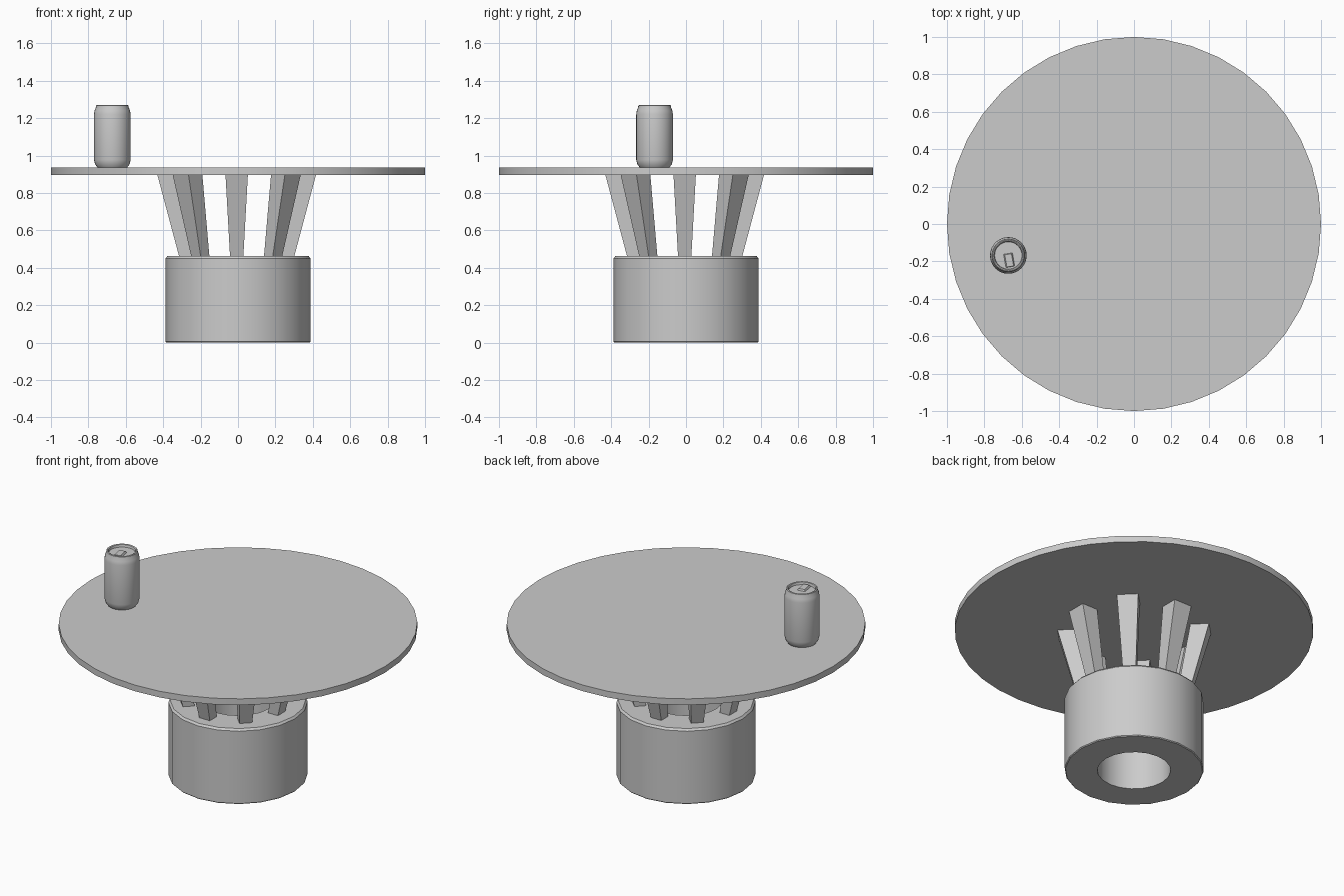
import bpy, bmesh, math
from mathutils import Matrix, Vector

cube = bpy.data.objects.get("Cube")
if cube:
    bpy.data.objects.remove(cube, do_unlink=True)

grey = bpy.data.materials.new("plain grey")
grey.use_nodes = True
grey.diffuse_color = (0.6, 0.6, 0.6, 1)
grey.node_tree.nodes["Principled BSDF"].inputs["Base Color"].default_value = grey.diffuse_color


def finish(name, bm, location=(0, 0, 0), smooth=True):
    bmesh.ops.recalc_face_normals(bm, faces=bm.faces)
    mesh = bpy.data.meshes.new(name)
    bm.to_mesh(mesh)
    bm.free()
    mesh.materials.append(grey)
    obj = bpy.data.objects.new(name, mesh)
    obj.location = location
    bpy.context.collection.objects.link(obj)
    if smooth:
        bpy.ops.object.select_all(action='DESELECT')
        obj.select_set(True)
        bpy.context.view_layer.objects.active = obj
        bpy.ops.object.shade_smooth_by_angle(angle=math.radians(35))
    return obj


def lathe(name, profile, sides, location=(0, 0, 0), closed=False):
    """Spin a radius/height profile around z."""
    bm = bmesh.new()
    verts = [bm.verts.new((r, 0, z)) for r, z in profile]
    pairs = list(zip(verts, verts[1:])) + ([(verts[-1], verts[0])] if closed else [])
    edges = [bm.edges.new(p) for p in pairs]
    bmesh.ops.spin(bm, geom=verts + edges, axis=(0, 0, 1), cent=(0, 0, 0),
                   angle=math.tau, steps=sides, use_duplicate=False)
    bmesh.ops.remove_doubles(bm, verts=bm.verts, dist=0.0001)
    return finish(name, bm, location)


def loft(name, rings, location=(0, 0, 0), rotation=0):
    """Join two four-cornered rings into a solid."""
    bm = bmesh.new()
    low, high = [[bm.verts.new(c) for c in ring] for ring in rings]
    bm.faces.new(low)
    bm.faces.new(high)
    for i in range(4):
        j = (i + 1) % 4
        bm.faces.new((low[i], low[j], high[j], high[i]))
    bmesh.ops.rotate(bm, verts=bm.verts, matrix=Matrix.Rotation(rotation, 3, 'Z'))
    return finish(name, bm, location, smooth=False)


def rectangle(near, far, half, z):
    return [(near, -half, z), (far, -half, z), (far, half, z), (near, half, z)]


# Round table top
lathe("table_top", [(0, 0.897), (1, 0.897), (1, 0.935), (0, 0.935)], 40)

# Hollow drum base with softened outer rims
lathe("base", [(0.205, 0), (0.383, 0), (0.388, 0.005), (0.388, 0.45),
               (0.378, 0.462), (0.205, 0.462)], 20, closed=True)

# Eight flaring legs
for i in range(8):
    loft(f"leg_{i + 1}", [rectangle(0.24, 0.305, 0.035, 0.45),
                          rectangle(0.32, 0.425, 0.06, 0.9)],
         (-0.007, -0.007, 0), i * math.tau / 8)

# Drink can: domed underside, body, neck, rolled rim and sunken lid
can_at = Vector((-0.672, -0.168, 0.935))
lathe("can", [(0, 0.012), (0.06, 0.008), (0.07, 0), (0.08, 0.002), (0.092, 0.018),
              (0.098, 0.042), (0.098, 0.285), (0.095, 0.305), (0.088, 0.322),
              (0.087, 0.332), (0.082, 0.335), (0.076, 0.332), (0.073, 0.318),
              (0, 0.318)], 32, can_at)

# Pull tab on the lid
loft("can_tab", [rectangle(-0.01, 0.062, 0.024, 0.318),
                 rectangle(-0.006, 0.06, 0.018, 0.328)], can_at, math.radians(-80))
